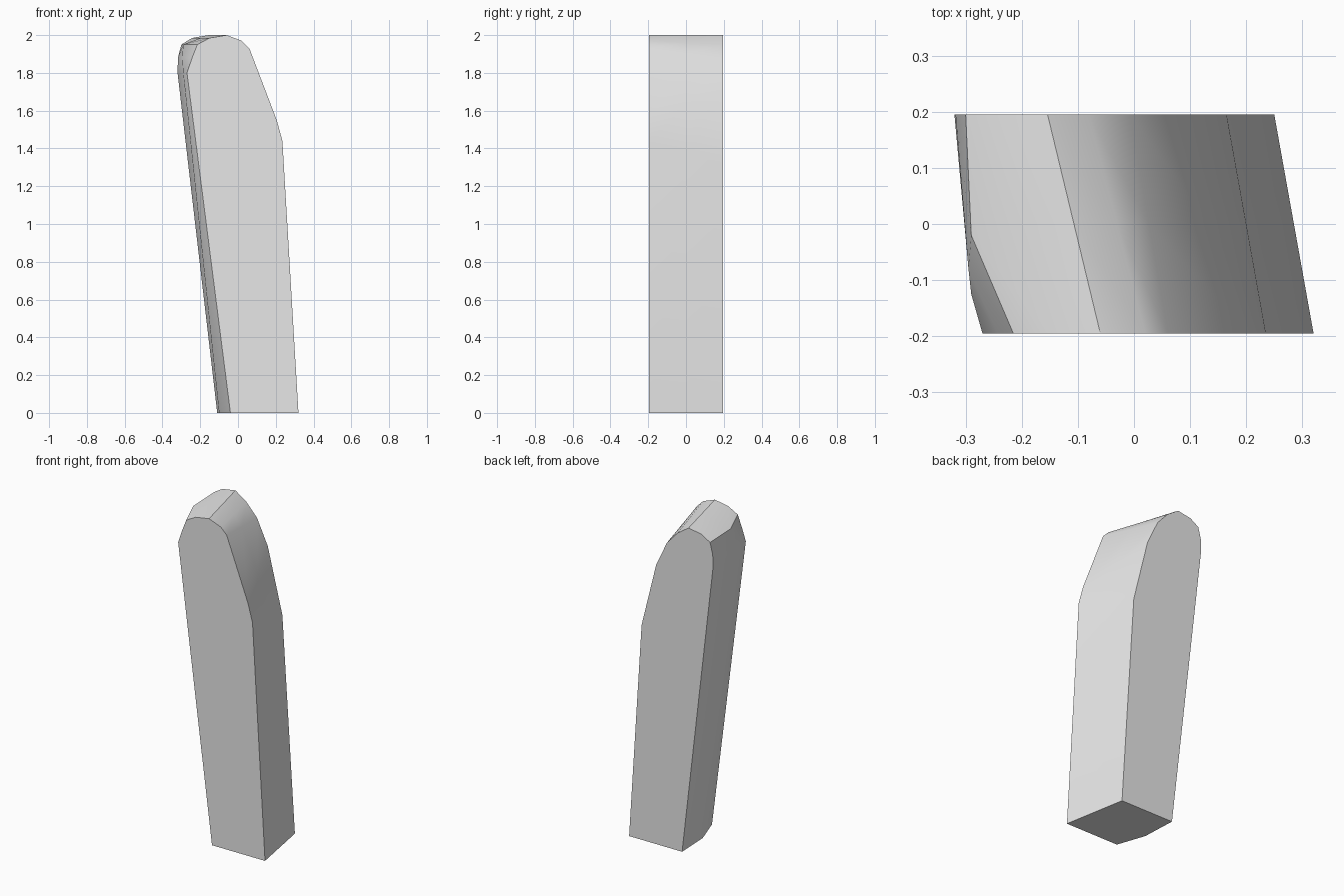
import bpy, bmesh, math
from mathutils import Vector

cube = bpy.data.objects.get("Cube")
if cube:
    bpy.data.objects.remove(cube, do_unlink=True)

# Plain grey material
grey = bpy.data.materials.new("light_grey")
grey.use_nodes = True
grey.diffuse_color = (0.8, 0.8, 0.8, 1)
grey.node_tree.nodes["Principled BSDF"].inputs["Base Color"].default_value = (0.8, 0.8, 0.8, 1)

# Matching x, z outlines of the two end faces, from the right foot over the top
HALF = 0.195
front = [(0.32, 0), (0.235, 1.44), (0.205, 1.55), (0.06, 1.93), (0.02, 1.97), (-0.06, 2),
         (-0.15, 1.985), (-0.215, 1.95), (-0.243, 1.88), (-0.27, 1.8), (-0.04, 0)]
back = [(0.25, 0), (0.165, 1.32), (0.066, 1.716), (-0.007, 1.87), (-0.08, 1.95), (-0.154, 2),
        (-0.243, 1.985), (-0.3, 1.95), (-0.318, 1.88), (-0.32, 1.8), (-0.11, 0)]
front_ring = [Vector((x, -HALF, z)) for x, z in front]
back_ring = [Vector((x, HALF, z)) for x, z in back]

# Middle ring: halfway, except for the bulging left side
middle_ring = [a.lerp(b, 0.5) for a, b in zip(front_ring, back_ring)]
middle_ring[7:] = [Vector(p) for p in ((-0.29, -0.02, 1.95), (-0.295, -0.08, 1.88),
                                       (-0.29, -0.125, 1.8), (-0.1, -0.02, 0))]

# Loft the rings and close both ends
bm = bmesh.new()
rings = [[bm.verts.new(p) for p in ring] for ring in (front_ring, middle_ring, back_ring)]
count = len(front)
for a, b in zip(rings, rings[1:]):
    for i in range(count):
        j = (i + 1) % count
        bm.faces.new((a[i], a[j], b[j], b[i]))
bm.faces.new(rings[0])
bm.faces.new(rings[-1])
bmesh.ops.recalc_face_normals(bm, faces=bm.faces)

mesh = bpy.data.meshes.new("leaning_post")
bm.to_mesh(mesh)
bm.free()
mesh.materials.append(grey)
post = bpy.data.objects.new("leaning_post", mesh)
bpy.context.collection.objects.link(post)

# Smooth rounded top, crisp end faces
bpy.ops.object.select_all(action='DESELECT')
post.select_set(True)
bpy.context.view_layer.objects.active = post
bpy.ops.object.shade_smooth_by_angle(angle=math.radians(30))
